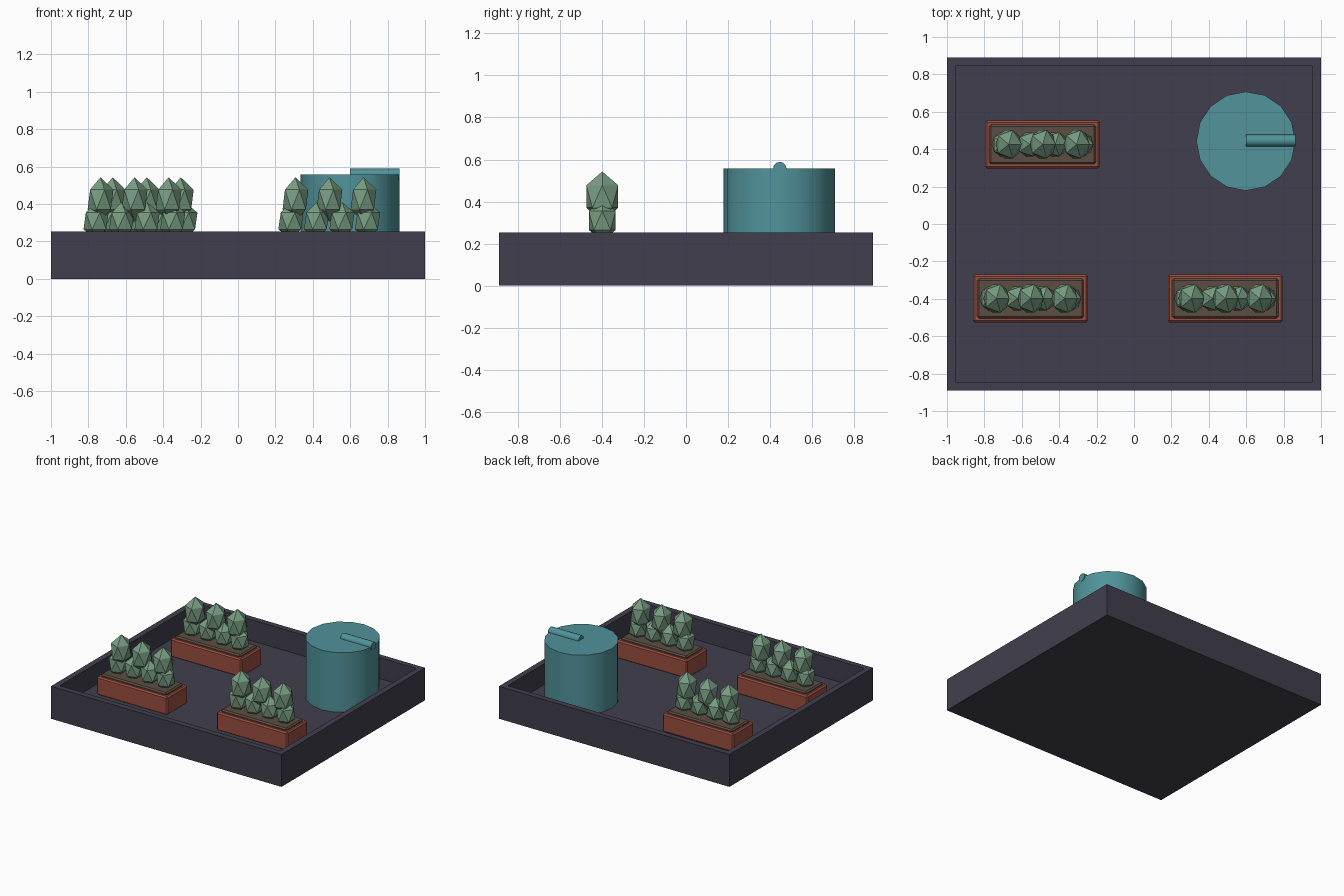
import bpy, bmesh, math
from mathutils import Matrix, Vector

if "Cube" in bpy.data.objects:
    bpy.data.objects.remove(bpy.data.objects["Cube"])


def srgb(r, g, b):
    f = lambda c: c / 12.92 if c <= 0.04045 else ((c + 0.055) / 1.055) ** 2.4
    return (f(r / 255), f(g / 255), f(b / 255), 1)


def material(name, *rgb):
    m = bpy.data.materials.new(name)
    m.diffuse_color = srgb(*rgb)
    m.use_nodes = True
    m.node_tree.nodes["Principled BSDF"].inputs["Base Color"].default_value = m.diffuse_color
    return m


SLATE = material("slate", 65, 63, 77)
BRICK = material("brick_red", 155, 79, 65)
SOIL = material("soil_brown", 93, 78, 66)
LEAF = material("leaf_green", 120, 157, 130)
TEAL = material("tank_teal", 81, 147, 155)


def finish(name, bm, mat, smooth=False):
    me = bpy.data.meshes.new(name)
    bm.to_mesh(me)
    bm.free()
    ob = bpy.data.objects.new(name, me)
    bpy.context.collection.objects.link(ob)
    me.materials.append(mat)
    if smooth:
        bpy.ops.object.select_all(action='DESELECT')
        ob.select_set(True)
        bpy.context.view_layer.objects.active = ob
        bpy.ops.object.shade_smooth_by_angle(angle=math.radians(35))
    return ob


def box(name, lo, hi, mat, bevel=0):
    lo, hi = Vector(lo), Vector(hi)
    bm = bmesh.new()
    bmesh.ops.create_cube(bm, size=1, matrix=Matrix.Translation((lo + hi) / 2)
                          @ Matrix.Diagonal((*(hi - lo), 1)))
    if bevel:
        bmesh.ops.bevel(bm, geom=bm.edges[:], offset=bevel, segments=1, affect='EDGES')
    return finish(name, bm, mat)


def cylinder(name, radius, depth, sides, matrix, mat):
    bm = bmesh.new()
    bmesh.ops.create_cone(bm, cap_ends=True, segments=sides, radius1=radius,
                          radius2=radius, depth=depth, matrix=matrix)
    return finish(name, bm, mat, True)


RIM, FLOOR = 0.254, 0.09

# Tray: block with an inset, sunken top
bm = bmesh.new()
bmesh.ops.create_cube(bm, size=1, matrix=Matrix.Translation((0, 0, RIM / 2))
                      @ Matrix.Diagonal((2, 1.78, RIM, 1)))
top = max(bm.faces, key=lambda f: f.calc_center_median().z)
bmesh.ops.inset_region(bm, faces=[top], thickness=0.065)
pit = bmesh.ops.extrude_discrete_faces(bm, faces=[top])["faces"][0]
bmesh.ops.translate(bm, verts=pit.verts[:], vec=(0, 0, FLOOR - RIM))
finish("roof_tray", bm, SLATE)

# Planters: brick box, soil slab, two tiers of faceted shrubs
for i, (cx, cy) in enumerate([(-0.554, -0.398), (0.488, -0.398), (-0.489, 0.426)], 1):
    box(f"planter_box_{i}", (cx - 0.307, cy - 0.128, FLOOR - 0.005),
        (cx + 0.307, cy + 0.128, 0.23), BRICK, 0.01)
    box(f"planter_soil_{i}", (cx - 0.285, cy - 0.106, 0.2),
        (cx + 0.285, cy + 0.106, 0.247), SOIL, 0.01)
    bm = bmesh.new()
    tiers = [((-0.205, -0.068, 0.068, 0.205), 0.31, (0.075, 0.075, 0.1)),
             ((-0.181, 0.001, 0.183), 0.424, (0.077, 0.089, 0.119))]
    for xs, z, scale in tiers:
        for x in xs:
            bmesh.ops.create_icosphere(bm, subdivisions=1, radius=1,
                                       matrix=Matrix.Translation((cx + x, cy, z))
                                       @ Matrix.Diagonal((*scale, 1)))
    finish(f"shrubs_{i}", bm, LEAF)

# Water tank with a pipe lying across its lid
TANK_TOP = 0.557
cylinder("water_tank", 0.265, TANK_TOP - FLOOR + 0.005, 16,
         Matrix.Translation((0.598, 0.443, (TANK_TOP + FLOOR - 0.005) / 2)), TEAL)
cylinder("tank_pipe", 0.032, 0.265, 12,
         Matrix.Translation((0.7305, 0.446, TANK_TOP)) @ Matrix.Rotation(math.pi / 2, 4, 'Y'), TEAL)
